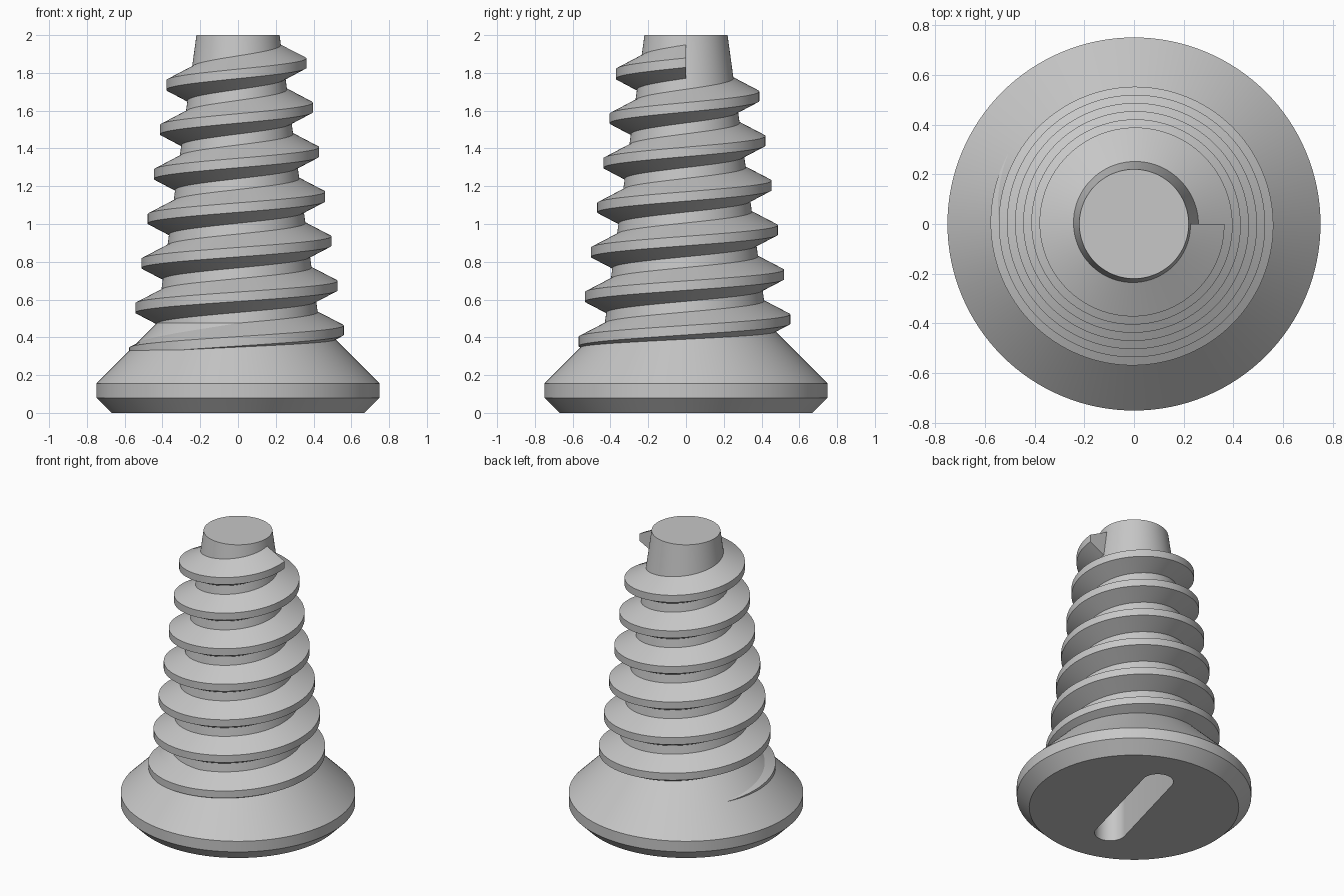
import bpy, bmesh, math
from mathutils import Vector

if "Cube" in bpy.data.objects:
    bpy.data.objects.remove(bpy.data.objects["Cube"], do_unlink=True)

grey = bpy.data.materials.new("plain grey")
grey.use_nodes = True
grey.diffuse_color = (0.57, 0.57, 0.57, 1)
grey.node_tree.nodes["Principled BSDF"].inputs["Base Color"].default_value = (0.57, 0.57, 0.57, 1)


def make_object(name, bm):
    bmesh.ops.recalc_face_normals(bm, faces=bm.faces)
    mesh = bpy.data.meshes.new(name)
    bm.to_mesh(mesh)
    bm.free()
    mesh.materials.append(grey)
    obj = bpy.data.objects.new(name, mesh)
    bpy.context.collection.objects.link(obj)
    return obj


def loft(name, rings):
    """Skin a list of closed rings and cap both ends."""
    bm = bmesh.new()
    loops = [[bm.verts.new(p) for p in ring] for ring in rings]
    for a, b in zip(loops, loops[1:]):
        for i in range(len(a)):
            j = (i + 1) % len(a)
            bm.faces.new((a[i], a[j], b[j], b[i]))
    bm.faces.new(loops[0])
    bm.faces.new(loops[-1])
    return make_object(name, bm)


def polar(r, angle, z):
    return Vector((r * math.cos(angle), r * math.sin(angle), z))


def activate(obj):
    bpy.ops.object.select_all(action="DESELECT")
    obj.select_set(True)
    bpy.context.view_layer.objects.active = obj


SIDES = 128

# Body: chamfered foot, flared head and tapering shaft
profile = [(0.67, 0), (0.75, 0.08), (0.75, 0.155), (0.43, 0.475), (0.22, 2)]
body = loft("screw_body", [
    [polar(r, math.tau * i / SIDES, z) for i in range(SIDES)] for r, z in profile])

# Driver slot: round-ended pocket cut into the underside
SLOT_ANGLE, SLOT_REACH, SLOT_RADIUS, SLOT_DEPTH = math.radians(75), 0.36, 0.1, 0.3
outline = []
for turn in (0, math.pi):
    for i in range(17):
        a = SLOT_ANGLE + turn - math.pi / 2 + math.pi * i / 16
        outline.append(polar(SLOT_REACH, SLOT_ANGLE + turn, 0) + polar(SLOT_RADIUS, a, 0))
cutter = loft("slot_cutter", [
    [p + Vector((0, 0, z)) for p in outline] for z in (-0.1, SLOT_DEPTH)])
cutter.hide_render = True
cut = body.modifiers.new("slot", "BOOLEAN")
cut.operation = "DIFFERENCE"
cut.solver = "EXACT"
cut.object = cutter
activate(body)
bpy.ops.object.modifier_apply(modifier=cut.name)
bpy.data.objects.remove(cutter, do_unlink=True)

# Thread: trapezoid section swept up a narrowing helix
TURNS, PITCH, START_Z = 7, 0.236, 0.202
CREST_R, TAPER, DEPTH = 0.593, 0.0328, 0.14
CREST_HALF, ROOT_HALF = 0.025, 0.097
rings = []
for i in range(TURNS * SIDES + 1):
    t = i / SIDES
    r, z, a = CREST_R - TAPER * t, START_Z + PITCH * t, math.tau * t
    rings.append([polar(r - DEPTH, a, z - ROOT_HALF), polar(r, a, z - CREST_HALF),
                  polar(r, a, z + CREST_HALF), polar(r - DEPTH, a, z + ROOT_HALF)])
thread = loft("screw_thread", rings)

for obj in (body, thread):
    activate(obj)
    bpy.ops.object.shade_smooth_by_angle(angle=math.radians(30))
